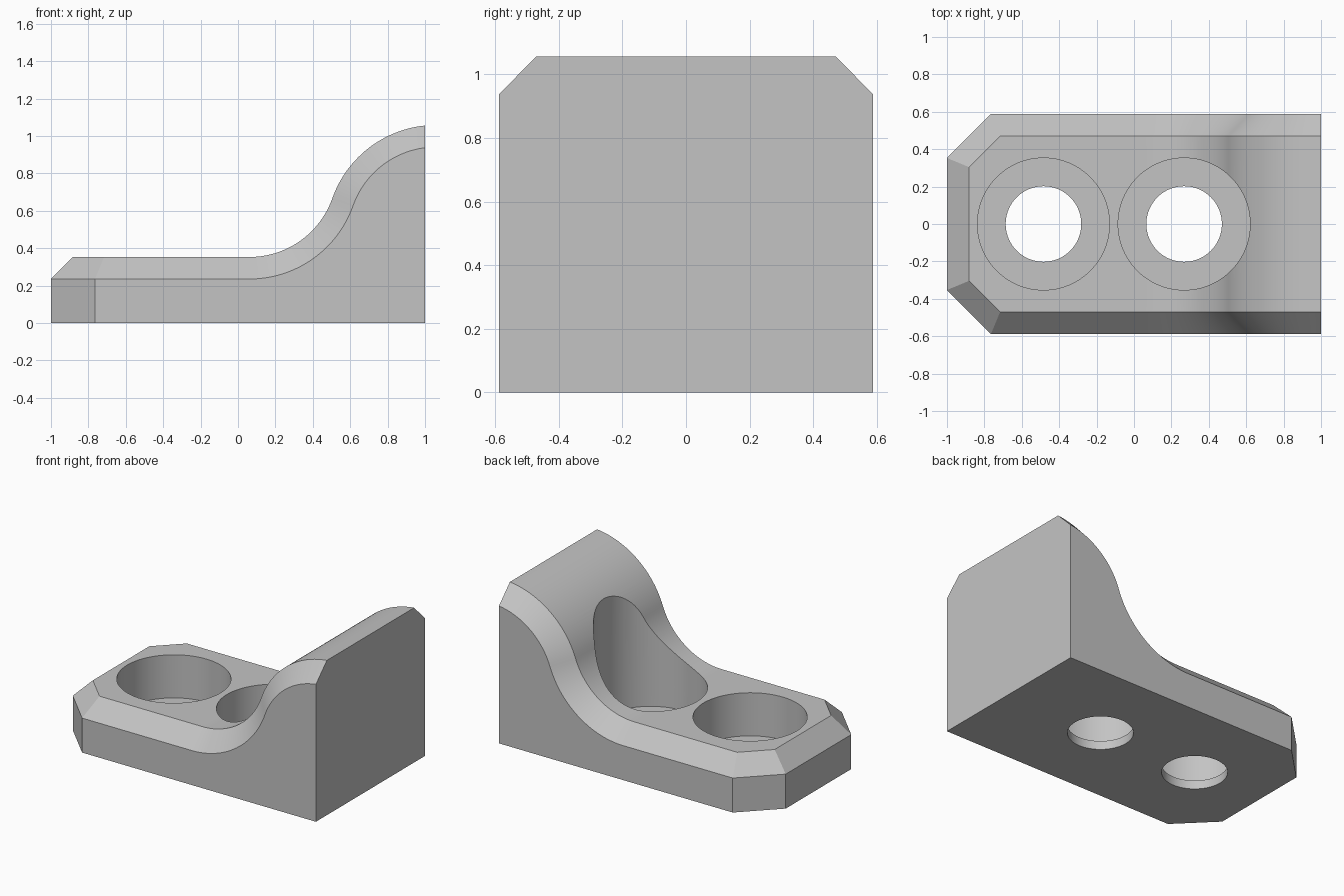
import bpy
import bmesh
from math import sin, cos, asin, sqrt, radians

cube = bpy.data.objects.get("Cube")
if cube:
    bpy.data.objects.remove(cube, do_unlink=True)

U = 2 / 17              # design unit: chamfer size
HALF_W = 5 * U          # half width
BASE = 3 * U            # height of the flat foot
R_LOW, R_TOP = 4 * U, 5 * U     # concave and convex radii
STEPS = 28

# Grey material
grey = bpy.data.materials.new("plain grey")
grey.use_nodes = True
colour = (0.55, 0.55, 0.55, 1)
grey.diffuse_color = colour
grey.node_tree.nodes["Principled BSDF"].inputs["Base Color"].default_value = colour


def finish(name, bm):
    bmesh.ops.recalc_face_normals(bm, faces=bm.faces)
    mesh = bpy.data.meshes.new(name)
    bm.to_mesh(mesh)
    bm.free()
    mesh.materials.append(grey)
    obj = bpy.data.objects.new(name, mesh)
    bpy.context.collection.objects.link(obj)
    return obj


def s_curve(offset):
    """Concave arc running into a convex arc, moved inward by offset."""
    r1, r2 = R_LOW + offset, R_TOP - offset
    top_x, top_z = 1 + U / 2, 4 * U
    low_z = BASE + R_LOW
    low_x = top_x - sqrt((R_LOW + R_TOP) ** 2 - (low_z - top_z) ** 2)
    bend = asin((top_x - low_x) / (R_LOW + R_TOP))
    end = asin((top_x - 1) / r2)
    pts = []
    for i in range(STEPS + 1):
        a = bend * i / STEPS
        pts.append((low_x + r1 * sin(a), low_z - r1 * cos(a)))
    for i in range(1, STEPS + 1):
        a = bend + (end - bend) * i / STEPS
        pts.append((top_x - r2 * sin(a), top_z + r2 * cos(a)))
    return pts


# Body: sections of (outer, inner) edge points from the nose to the tall end
slant = U * (sqrt(2) - 1)
inner_w = HALF_W - U
rows = [((-1, BASE, BASE - U), (-1 + U, BASE - slant, BASE)),
        ((-1 + 2 * U, HALF_W, BASE - U), (-1 + 2 * U + slant, inner_w, BASE))]
rows += [((lx, HALF_W, lz), (ux, inner_w, uz))
         for (lx, lz), (ux, uz) in zip(s_curve(U), s_curve(0))]

bm = bmesh.new()
rings = []
for (ox, oy, oz), (ix, iy, iz) in rows:
    loop = [(ox, -oy, 0), (ox, -oy, oz), (ix, -iy, iz),
            (ix, iy, iz), (ox, oy, oz), (ox, oy, 0)]
    rings.append([bm.verts.new(p) for p in loop])
for a, b in zip(rings, rings[1:]):
    for j in range(6):
        k = (j + 1) % 6
        bm.faces.new((a[j], a[k], b[k], b[j]))
nose = rings[0]
bm.faces.new((nose[0], nose[1], nose[4], nose[5]))
bm.faces.new((nose[1], nose[2], nose[3], nose[4]))
bm.faces.new(rings[-1])
body = finish("bracket_body", bm)


# Bolt holes with wide counterbores
def cutter(name, x, radius, z0, z1):
    bm = bmesh.new()
    bmesh.ops.create_cone(bm, cap_ends=True, segments=96, radius1=radius,
                          radius2=radius, depth=z1 - z0)
    bmesh.ops.translate(bm, verts=bm.verts, vec=(x, 0, (z0 + z1) / 2))
    obj = finish(name, bm)
    obj.hide_render = True
    return obj


bpy.context.view_layer.objects.active = body
body.select_set(True)
for side, x in (("outer", -0.484), ("inner", 0.268)):
    for kind, radius, floor in (("counterbore", 3 * U, U / 2), ("bolt_hole", 0.202, -0.2)):
        tool = cutter(f"{side}_{kind}_cutter", x, radius, floor, 1.5)
        mod = body.modifiers.new(kind, "BOOLEAN")
        mod.operation = "DIFFERENCE"
        mod.solver = "EXACT"
        mod.object = tool
        bpy.ops.object.modifier_apply(modifier=mod.name)
        bpy.data.objects.remove(tool, do_unlink=True)

bpy.ops.object.shade_smooth_by_angle(angle=radians(25))
